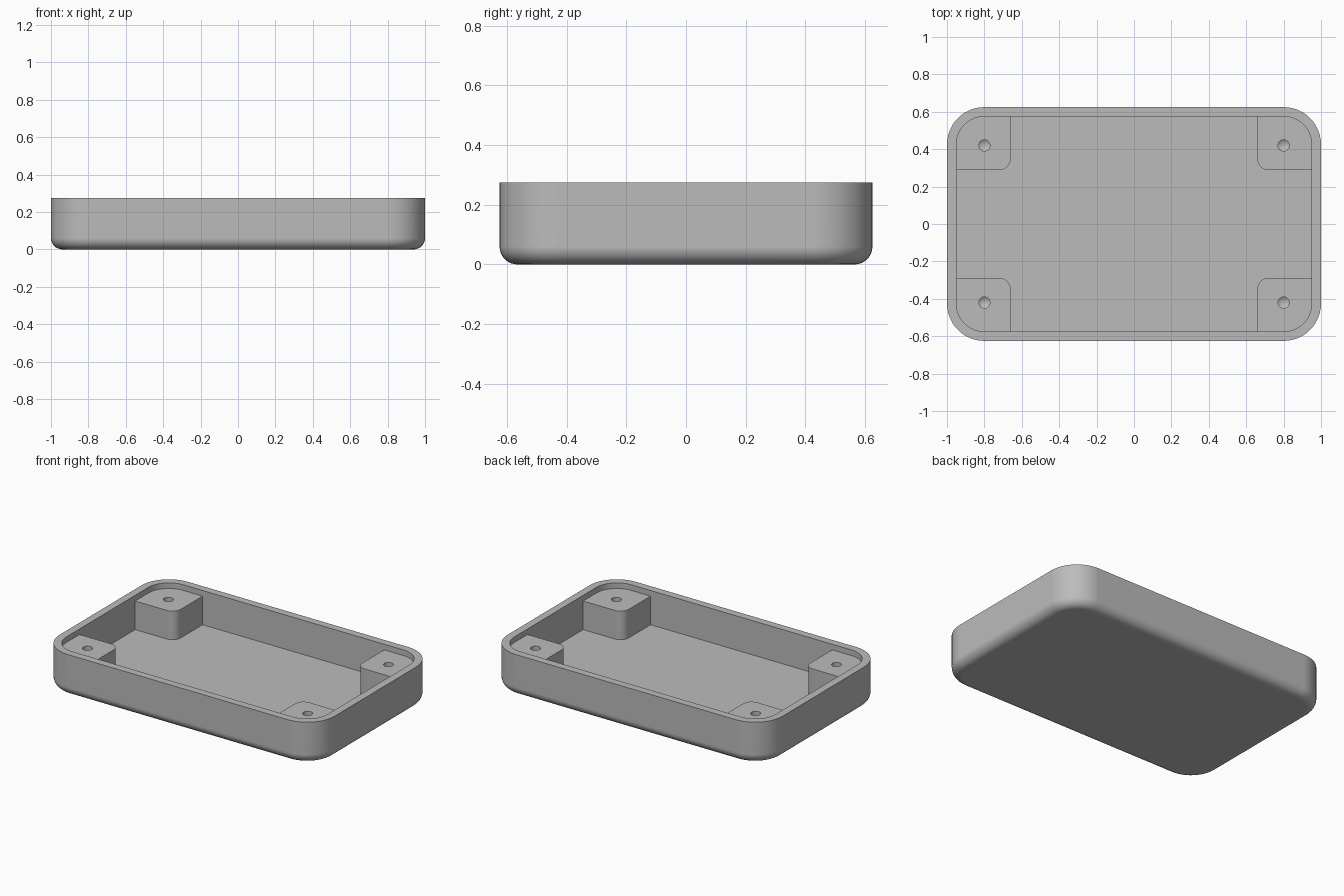
import bpy, bmesh, math

if "Cube" in bpy.data.objects:
    bpy.data.objects.remove(bpy.data.objects["Cube"], do_unlink=True)

# Overall dimensions
HALF_X, HALF_Y, HEIGHT = 1.0, 0.625, 0.275
CORNER, FILLET, WALL, FLOOR = 0.2, 0.06, 0.05, 0.05
POST_X, POST_Y, POST_TOP, POST_ROUND = 0.66, 0.288, 0.238, 0.06
HOLE_X, HOLE_Y, HOLE_R, HOLE_FLOOR = 0.8, 0.42, 0.03, 0.13
SEGS = 12

grey = bpy.data.materials.new("grey_plastic")
grey.use_nodes = True
colour = (0.5, 0.5, 0.5, 1)
grey.diffuse_color = colour
grey.node_tree.nodes["Principled BSDF"].inputs["Base Color"].default_value = colour


def arc(cx, cy, r, start, steps=SEGS, sweep=math.pi / 2):
    """Points on an arc, both ends included."""
    angles = [start + sweep * i / steps for i in range(steps + 1)]
    return [(cx + r * math.cos(a), cy + r * math.sin(a)) for a in angles]


def rounded_rectangle(inset):
    """Case outline, shrunk evenly by inset."""
    x, y, r = HALF_X - CORNER, HALF_Y - CORNER, CORNER - inset
    corners = [(x, y), (-x, y), (-x, -y), (x, -y)]
    return [p for i, (cx, cy) in enumerate(corners)
            for p in arc(cx, cy, r, i * math.pi / 2)]


def add_ring(bm, points, z):
    return [bm.verts.new((x, y, z)) for x, y in points]


def bridge(bm, a, b):
    for i in range(len(a)):
        j = (i + 1) % len(a)
        bm.faces.new((a[i], a[j], b[j], b[i]))


def finish(bm, name):
    bmesh.ops.recalc_face_normals(bm, faces=bm.faces[:])
    mesh = bpy.data.meshes.new(name)
    bm.to_mesh(mesh)
    bm.free()
    mesh.materials.append(grey)
    obj = bpy.data.objects.new(name, mesh)
    bpy.context.collection.objects.link(obj)
    bpy.ops.object.select_all(action="DESELECT")
    obj.select_set(True)
    bpy.context.view_layer.objects.active = obj
    bpy.ops.object.shade_smooth_by_angle(angle=math.radians(30))
    normals = obj.modifiers.new("flat_face_normals", "WEIGHTED_NORMAL")
    normals.keep_sharp = True


def build_tray():
    # Profile of (inset, height): bottom fillet, outer wall, rim, inner wall
    steps = 8
    profile = []
    for i in range(steps + 1):
        a = math.pi / 2 * i / steps
        profile.append((FILLET * (1 - math.sin(a)), FILLET * (1 - math.cos(a))))
    profile += [(0, HEIGHT), (WALL, HEIGHT), (WALL, FLOOR)]
    bm = bmesh.new()
    rings = [add_ring(bm, rounded_rectangle(d), z) for d, z in profile]
    for a, b in zip(rings, rings[1:]):
        bridge(bm, a, b)
    bm.faces.new(rings[0])
    bm.faces.new(rings[-1])
    finish(bm, "tray")


def build_post(name, sx, sy):
    # Outline runs slightly into the wall and follows its rounded corner
    sink = 0.02
    x, y = HALF_X - WALL + sink, HALF_Y - WALL + sink
    outline = arc(HALF_X - CORNER, HALF_Y - CORNER, CORNER - WALL + sink, 0)
    outline.append((POST_X, y))
    outline += arc(POST_X + POST_ROUND, POST_Y + POST_ROUND, POST_ROUND, math.pi)
    outline.append((x, POST_Y))
    hole = arc(HOLE_X, HOLE_Y, HOLE_R, 0, 24, 2 * math.pi)[:-1]

    def place(points):
        return [(sx * px, sy * py) for px, py in points]

    bm = bmesh.new()
    base = add_ring(bm, place(outline), FLOOR - sink)
    top = add_ring(bm, place(outline), POST_TOP)
    lip = add_ring(bm, place(hole), POST_TOP)
    end = add_ring(bm, place(hole), HOLE_FLOOR)
    bridge(bm, base, top)
    bridge(bm, lip, end)
    bm.faces.new(base)
    # Drilled point at the bottom of the screw hole
    tip = bm.verts.new((sx * HOLE_X, sy * HOLE_Y, HOLE_FLOOR - HOLE_R * 0.7))
    for i in range(len(end)):
        bm.faces.new((end[i], end[(i + 1) % len(end)], tip))
    # Top face around the hole
    edges = [e for e in bm.edges if e.is_boundary]
    bmesh.ops.triangle_fill(bm, edges=edges, use_beauty=True, normal=(0, 0, 1))
    finish(bm, name)


build_tray()
for side, sx in (("left", 1), ("right", -1)):
    for end_name, sy in (("front", -1), ("back", 1)):
        build_post(f"{end_name}_{side}_screw_post", sx, sy)
